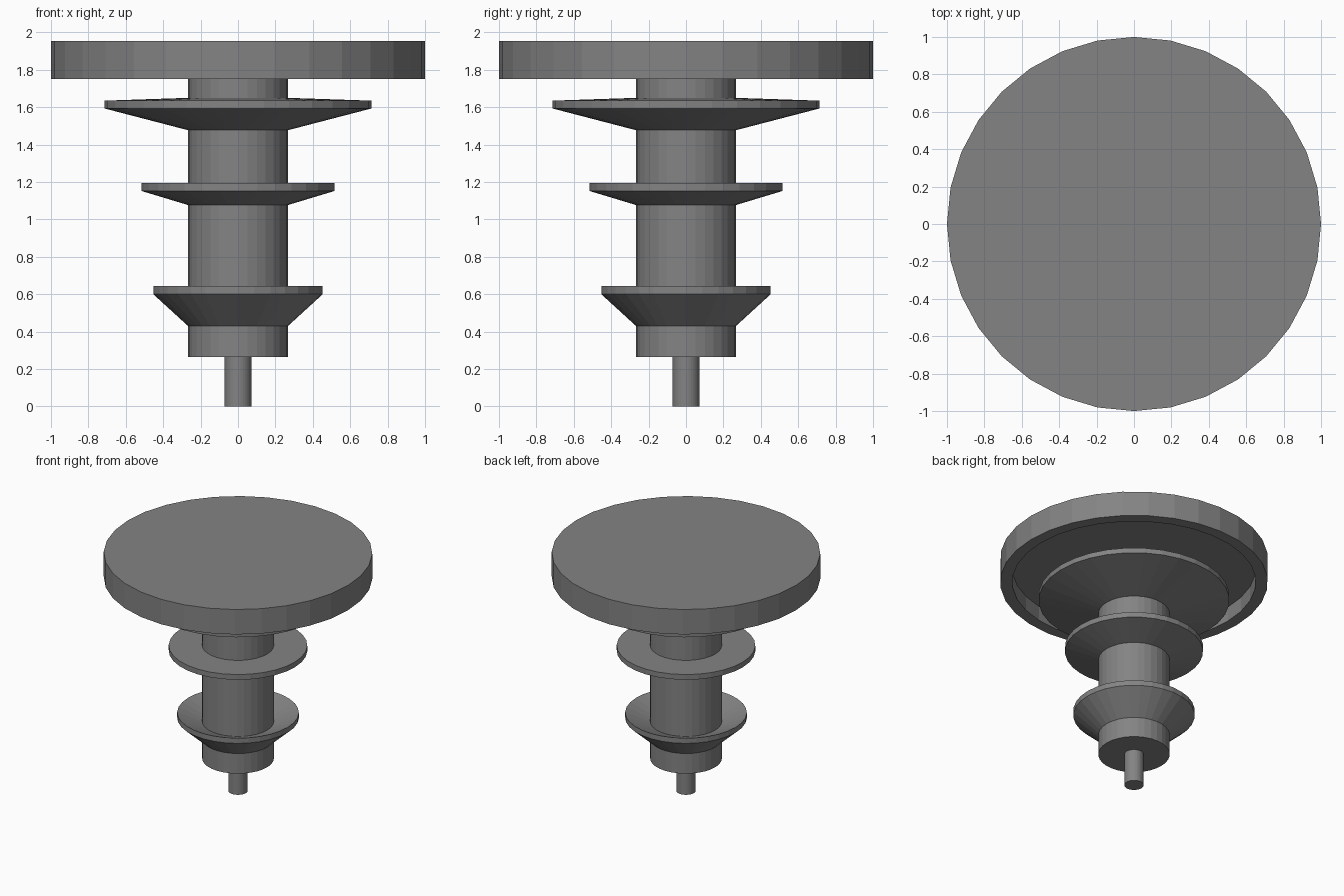
import bpy, bmesh
from math import cos, sin, tau

if "Cube" in bpy.data.objects:
    bpy.data.objects.remove(bpy.data.objects["Cube"])

SIDES = 32

# Dark grey finish for every part
dark = bpy.data.materials.new("dark_grey")
dark.diffuse_color = (0.23, 0.23, 0.23, 1)
dark.use_nodes = True
dark.node_tree.nodes["Principled BSDF"].inputs["Base Color"].default_value = dark.diffuse_color

def lathe(name, profile, closed=False):
    """Spin an (r, z) profile round z. Open profiles get capped at both ends."""
    bm = bmesh.new()
    rings = [[bm.verts.new((r * cos(tau * i / SIDES), r * sin(tau * i / SIDES), z))
              for i in range(SIDES)] for r, z in profile]
    pairs = list(zip(rings, rings[1:]))
    if closed:
        pairs.append((rings[-1], rings[0]))
    else:
        bm.faces.new(rings[0])
        bm.faces.new(rings[-1])
    for a, b in pairs:
        for i in range(SIDES):
            j = (i + 1) % SIDES
            bm.faces.new((a[i], a[j], b[j], b[i]))
    bmesh.ops.recalc_face_normals(bm, faces=bm.faces)
    mesh = bpy.data.meshes.new(name)
    bm.to_mesh(mesh)
    bm.free()
    mesh.materials.append(dark)
    obj = bpy.data.objects.new(name, mesh)
    bpy.context.collection.objects.link(obj)
    return obj

R = 0.267         # column radius
RECESS_Z = 1.87   # ceiling of the hollow under the top plate

# Thin pin and main column
lathe("bottom_pin", [(0.072, 0), (0.072, 0.265)])
lathe("column", [(R, 0.265), (R, RECESS_Z)])

# Flared collars: cone below, short vertical rim, top surface back to the column
def collar(name, radius, z_cone, z_rim, z_top, z_inner):
    lathe(name, [(R, z_cone), (radius, z_rim), (radius, z_top), (R, z_inner)], closed=True)

collar("lower_collar", 0.453, 0.43, 0.60, 0.643, 0.57)
collar("middle_collar", 0.516, 1.077, 1.152, 1.195, 1.195)
collar("upper_collar", 0.713, 1.477, 1.593, 1.635, 1.65)

# Wide top plate, hollow underneath
lathe("top_plate", [(R, RECESS_Z), (0.91, RECESS_Z), (0.91, 1.75),
                    (1.0, 1.75), (1.0, 1.955)])
